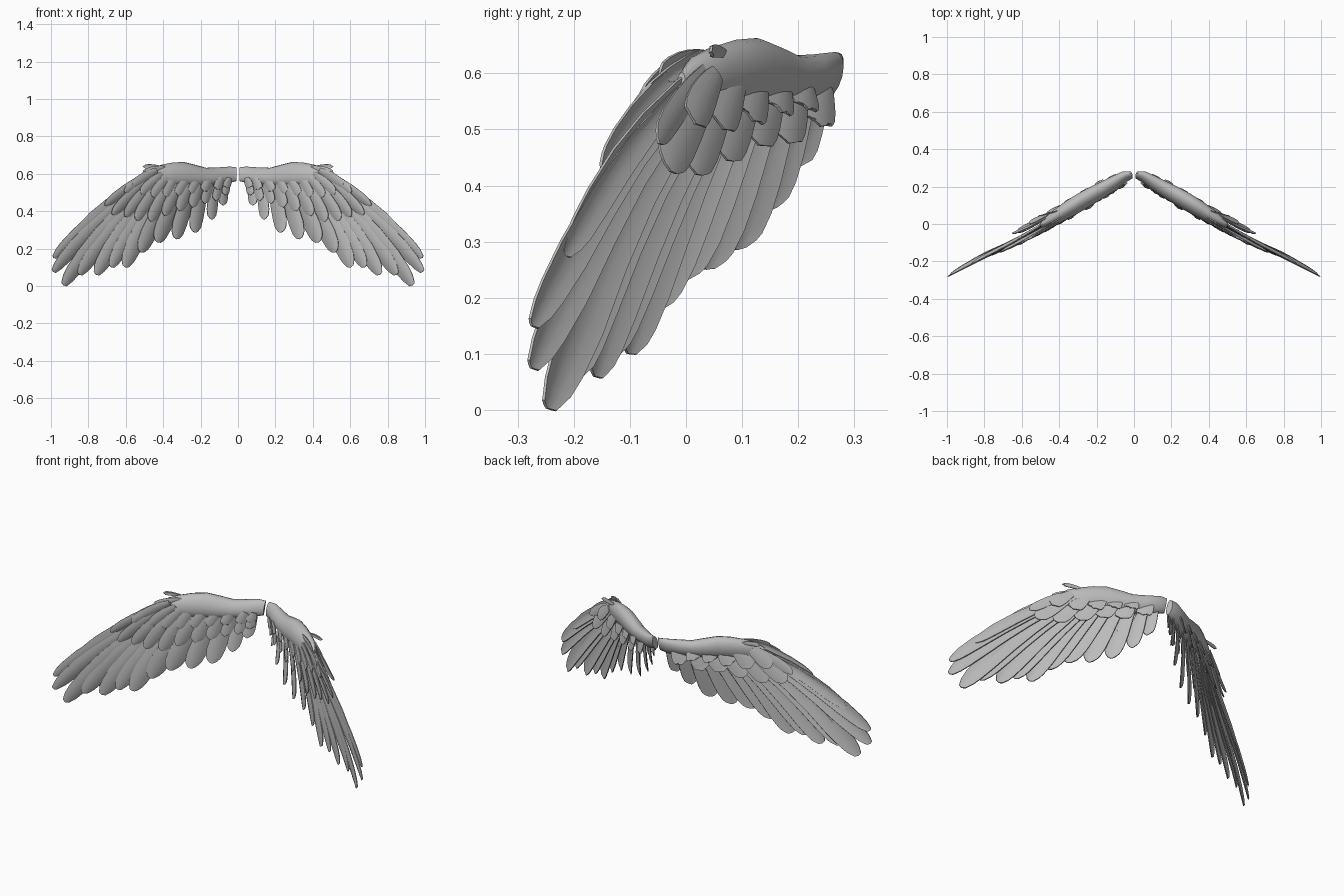
import bpy, math
from mathutils import Vector

grey = bpy.data.materials.new("feather_grey")
grey.diffuse_color = (0.5, 0.5, 0.5, 1)


def interp(pts, x):
    for a, b in zip(pts, pts[1:]):
        if x <= b[0]:
            t = max(0, (x - a[0]) / (b[0] - a[0]))
            return a[1] + (b[1] - a[1]) * t
    return pts[-1][1]


SWEEP = [(0, .265), (.05, .255), (.2, .17), (.4, .05), (.6, -.065), (.8, -.175), (1, -.278)]


def surf(x, z, d=0):
    """Point on the swept wing surface; d is the offset towards the front."""
    lean = .27 * (.6 - z) * max(0, 1 - x / .8)
    return Vector((x - .45 * d, interp(SWEEP, x) - lean - .89 * d, z))


# (position along feather, half width factor)
BLADE = [(0, .5), (.15, .7), (.35, .88), (.55, 1), (.75, 1), (.88, .85), (.95, .68), (1, .36)]
ACROSS = [-1, -.5, 0, .5, 1]


def feather(verts, faces, root, tip, width, d0, d1, bow, roll, camber):
    a, c = Vector(root), Vector(tip)
    along = c - a
    mid = (a + c) / 2 + Vector((-along.y, along.x)) * bow
    base = len(verts)
    for t, w in BLADE:
        p = a * (1 - t) ** 2 + mid * 2 * t * (1 - t) + c * t * t
        tan = ((mid - a) * (1 - t) + (c - mid) * t).normalized()
        side = Vector((-tan.y, tan.x))
        for s in ACROSS:
            # chevron tip: the edges fall short of the shaft
            q = p + side * (s * w * width / 2) - tan * (abs(s) * .006 * (t > .9))
            d = d0 + (d1 - d0) * t - camber * width * s * s * w + roll * s * w * width
            verts.append(surf(q.x, q.y, d))
    n = len(ACROSS)
    for i in range(len(BLADE) - 1):
        for j in range(n - 1):
            k = base + i * n + j
            faces.append((k, k + 1, k + n + 1, k + n))


def finish(name, verts, faces, thickness=0):
    me = bpy.data.meshes.new(name)
    me.from_pydata(verts, [], faces)
    me.materials.append(grey)
    ob = bpy.data.objects.new(name, me)
    bpy.context.collection.objects.link(ob)
    if thickness:
        m = ob.modifiers.new("thickness", 'SOLIDIFY')
        m.thickness = thickness
        m.offset = 0
    m = ob.modifiers.new("other_wing", 'MIRROR')
    m.use_mirror_merge = False
    bpy.ops.object.select_all(action='DESELECT')
    ob.select_set(True)
    bpy.context.view_layer.objects.active = ob
    bpy.ops.object.convert(target='MESH')
    bpy.ops.object.shade_smooth_by_angle(angle=math.radians(35))


def layer(name, rows, d0, d1, bow=.05, roll=.12, camber=.12):
    verts, faces = [], []
    for rx, rz, tx, tz, w in rows:
        feather(verts, faces, (rx, rz), (tx, tz), w, d0, d1, bow, roll, camber)
    finish(name, verts, faces, .005)


# Long flight feathers: root x, root z, tip x, tip z, width
layer("primary_feathers", [
    (.43, .61, .875, .275, .06), (.43, .60, .988, .15, .07), (.43, .59, .99, .075, .08),
    (.42, .58, .935, .003, .095), (.40, .57, .85, .06, .09), (.38, .56, .76, .06, .10),
    (.35, .56, .68, .10, .09), (.34, .56, .605, .10, .10)], 0, .004, .07, .13)
layer("secondary_feathers", [
    (.31, .56, .52, .18, .10), (.27, .56, .43, .232, .10), (.22, .57, .33, .25, .09),
    (.17, .57, .23, .285, .085), (.11, .57, .14, .355, .065),
    (.06, .57, .08, .43, .055)], 0, .002, .05, .18)

# Coverts on the front of the wing
layer("front_medium_coverts", [
    (.45, .62, .72, .43, .05), (.44, .61, .68, .38, .06), (.42, .59, .61, .37, .07),
    (.39, .58, .55, .35, .075), (.35, .57, .475, .345, .075), (.30, .57, .40, .375, .07),
    (.25, .57, .32, .40, .07), (.20, .57, .25, .42, .065), (.15, .57, .185, .44, .055),
    (.10, .57, .125, .455, .05), (.06, .57, .075, .485, .045)], .025, .017, .05, .15)
layer("front_short_coverts", [
    (.45, .62, .575, .535, .055), (.42, .60, .53, .49, .06), (.38, .59, .47, .475, .06),
    (.34, .59, .40, .475, .06), (.28, .58, .335, .485, .06), (.22, .58, .265, .495, .055),
    (.16, .58, .195, .505, .055), (.10, .58, .125, .515, .05), (.06, .58, .075, .525, .045)],
      .036, .03, .05, .12)

# Broad coverts flaring out from the back of the wing
layer("back_medium_coverts", [
    (.43, .60, .595, .425, .08), (.38, .59, .505, .42, .08), (.31, .58, .405, .445, .08),
    (.24, .58, .31, .472, .08), (.17, .58, .215, .475, .075), (.09, .58, .12, .505, .07)],
      -.025, -.052, .05, .18, -.08)
layer("back_short_coverts", [
    (.44, .60, .53, .51, .065), (.37, .59, .435, .50, .07), (.30, .58, .345, .515, .07),
    (.23, .58, .26, .53, .065), (.16, .58, .18, .535, .065)], -.034, -.055, .05, .15, -.08)

# Slim feathers lying over the wrist
layer("wrist_feathers", [
    (.40, .63, .525, .595, .045), (.42, .63, .62, .50, .05)], .022, .03, .08, .1)
layer("wrist_back_feathers", [
    (.40, .635, .49, .638, .022), (.42, .62, .63, .475, .05)], -.018, -.045, .06, .1, -.08)

# Arm: lofted rounded sections (x, top z, bottom z, half depth)
ARM = [(.012, .637, .56, .018), (.05, .638, .55, .028), (.11, .634, .54, .036),
       (.17, .632, .535, .041), (.23, .648, .53, .045), (.29, .663, .53, .046),
       (.35, .660, .53, .044), (.41, .648, .53, .038), (.46, .632, .535, .028),
       (.50, .602, .545, .010)]
SIDES = 16
verts, faces = [], []
for x, top, low, half in ARM:
    for k in range(SIDES):
        a = 2 * math.pi * k / SIDES
        p = surf(x, (top + low) / 2 + (top - low) / 2 * math.sin(a), half * math.cos(a))
        p.x = max(p.x, .008)
        verts.append(p)
for i in range(len(ARM) - 1):
    for k in range(SIDES):
        a, b = i * SIDES + k, i * SIDES + (k + 1) % SIDES
        faces.append((a, a + SIDES, b + SIDES, b))
faces.append(tuple(range(SIDES)))
faces.append(tuple(reversed(range(len(verts) - SIDES, len(verts)))))
finish("wing_arm", verts, faces)
